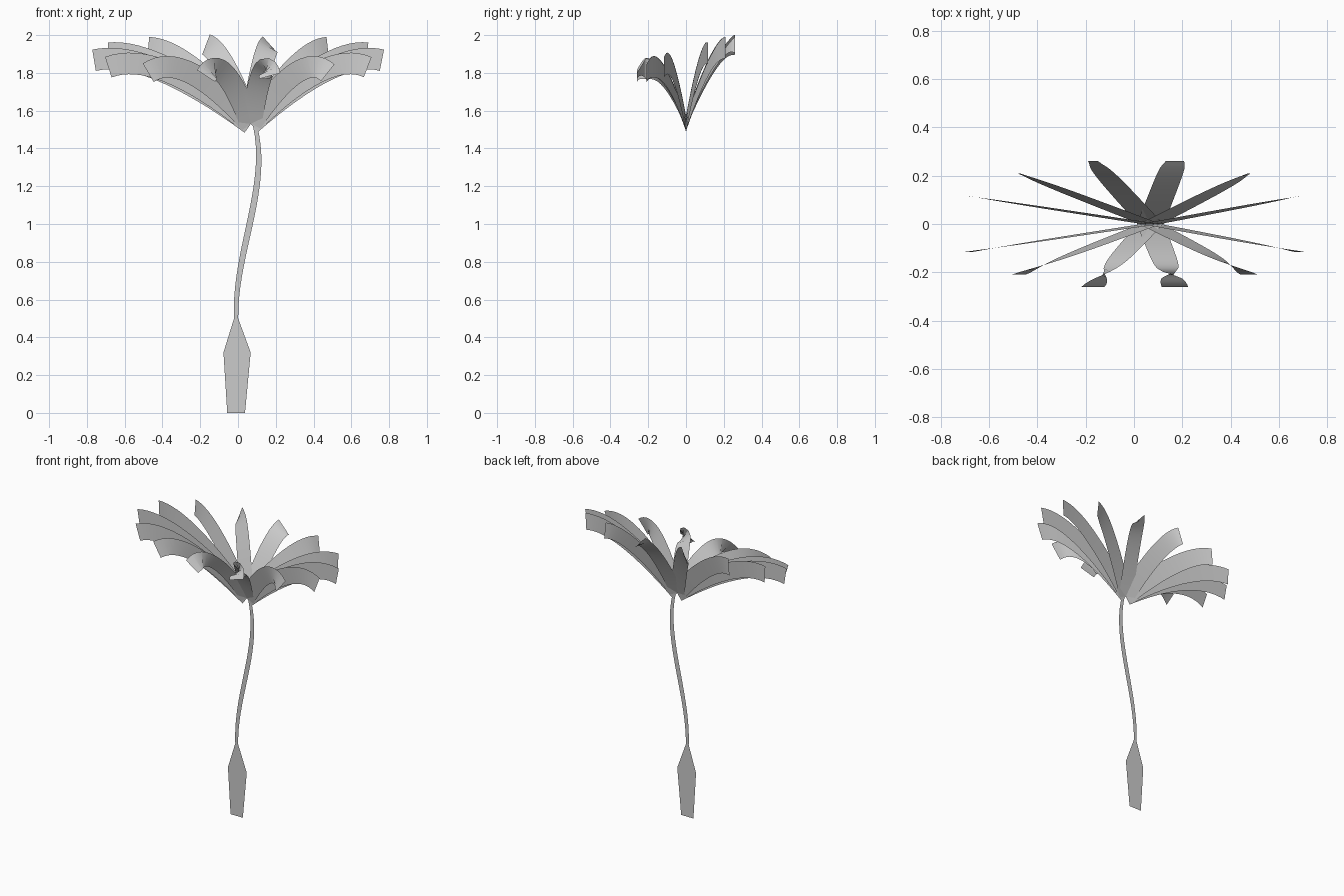
import bpy
import math
from mathutils import Vector
from mathutils.geometry import interpolate_bezier

cube = bpy.data.objects.get("Cube")
if cube:
    bpy.data.objects.remove(cube, do_unlink=True)

grey = bpy.data.materials.new("pale_grey")
grey.use_nodes = True
COLOUR = (0.6, 0.6, 0.6, 1)
grey.diffuse_color = COLOUR
grey.node_tree.nodes["Principled BSDF"].inputs["Base Color"].default_value = COLOUR


def ribbon(name, centres, half_widths, level=False):
    """Flat strip along a path; its width always lies in the XZ plane."""
    verts = []
    last = len(centres) - 1
    for i, (p, w) in enumerate(zip(centres, half_widths)):
        t = centres[min(i + 1, last)] - centres[max(i - 1, 0)]
        side = Vector((1, 0, 0)) if level else Vector((t.z, 0, -t.x)).normalized()
        verts += [p - side * w, p + side * w]
    faces = [(2 * i, 2 * i + 1, 2 * i + 3, 2 * i + 2) for i in range(last)]
    mesh = bpy.data.meshes.new(name)
    mesh.from_pydata(verts, [], faces)
    mesh.materials.append(grey)
    mesh.shade_smooth()
    obj = bpy.data.objects.new(name, mesh)
    bpy.context.collection.objects.link(obj)
    return obj


# Trunk: wide foot, narrow neck, then a slender S-shaped stem
foot = [Vector((-0.01, 0, 0)), Vector((-0.005, 0, 0.32))]
stem = interpolate_bezier(Vector((-0.01, 0, 0.5)), Vector((-0.02, 0, 0.85)),
                          Vector((0.17, 0, 1.2)), Vector((0.09, 0, 1.52)), 20)
stem_widths = [0.011 + 0.006 * math.sin(math.pi * i / 19) for i in range(20)]
ribbon("trunk", foot + stem, [0.047, 0.072] + stem_widths, level=True)

# Crown: evenly fanned fronds, drooping at the front and lifted at the back
FRONDS = 14
SEGMENTS = 16
base = Vector((0.068, 0, 1.53))
for k in range(FRONDS):
    angle = 2 * math.pi * k / FRONDS
    c, s = math.cos(angle), math.sin(angle)
    tip = Vector((0.762 * c, 0.267 * s, 1.867 + 0.085 * s))
    bend = base.lerp(tip, 0.66)
    bend.z = 1.93
    path = []
    for i in range(SEGMENTS + 1):
        t = i / SEGMENTS
        path.append(base.lerp(bend, t).lerp(bend.lerp(tip, t), t))
    ribbon(f"frond_{k + 1}", path, [0.057] * len(path))
